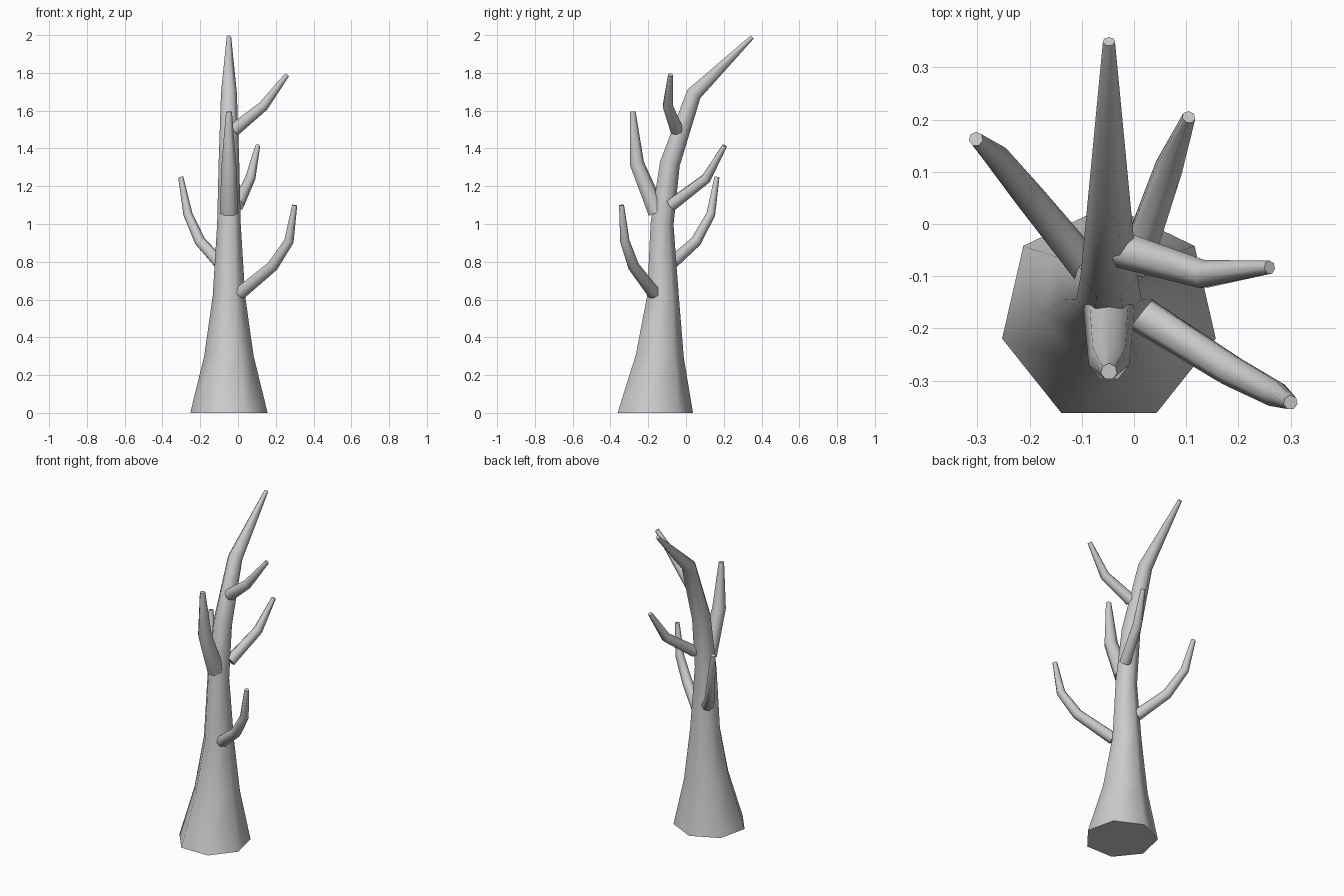
import bpy, bmesh, math
from mathutils import Vector

if "Cube" in bpy.data.objects:
    bpy.data.objects.remove(bpy.data.objects["Cube"])

SIDES = 7


def limb(name, stations, flat_start=False):
    """Tapered seven-sided tube through (x, y, z, radius) stations."""
    pts = [Vector(s[:3]) for s in stations]
    up = Vector((0, 0, 1))
    bm = bmesh.new()
    rings = []
    for i, p in enumerate(pts):
        a, b = pts[max(i - 1, 0)], pts[min(i + 1, len(pts) - 1)]
        if 0 < i < len(pts) - 1:
            t = (p - a).normalized() + (b - p).normalized()
        else:
            t = b - a
        if i == 0 and flat_start:
            t = up
        q = up.rotation_difference(t.normalized())
        ring = []
        for k in range(SIDES):
            ang = math.pi / 2 + 2 * math.pi * k / SIDES
            v = Vector((math.cos(ang), math.sin(ang), 0)) * stations[i][3]
            ring.append(bm.verts.new(p + q @ v))
        rings.append(ring)
    for lo, hi in zip(rings, rings[1:]):
        for k in range(SIDES):
            n = (k + 1) % SIDES
            bm.faces.new((lo[k], lo[n], hi[n], hi[k]))
    bm.faces.new(rings[0][::-1])
    bm.faces.new(rings[-1])
    mesh = bpy.data.meshes.new(name)
    bm.to_mesh(mesh)
    bm.free()
    ob = bpy.data.objects.new(name, mesh)
    bpy.context.collection.objects.link(ob)
    bpy.ops.object.select_all(action='DESELECT')
    ob.select_set(True)
    bpy.context.view_layer.objects.active = ob
    bpy.ops.object.shade_smooth_by_angle(angle=math.radians(60))
    return ob


# Flared trunk, bending backwards to a thin tip
limb("trunk", [(-0.048, -0.173, 0, 0.21), (-0.048, -0.145, 0.3, 0.134),
               (-0.048, -0.126, 0.62, 0.088), (-0.048, -0.13, 1.0, 0.064),
               (-0.048, -0.088, 1.32, 0.056), (-0.048, 0.04, 1.69, 0.043),
               (-0.048, 0.35, 1.99, 0.012)], flat_start=True)

# Side branches, from lowest to highest
limb("lower_right_branch", [(0.01, -0.17, 0.635, 0.036), (0.185, -0.28, 0.78, 0.031),
                            (0.27, -0.325, 0.91, 0.026), (0.30, -0.342, 1.10, 0.014)])
limb("lower_left_branch", [(-0.09, -0.085, 0.785, 0.035), (-0.20, 0.05, 0.905, 0.030),
                           (-0.265, 0.13, 1.05, 0.025), (-0.303, 0.163, 1.248, 0.014)])
limb("front_branch", [(-0.048, -0.155, 1.06, 0.05), (-0.048, -0.262, 1.32, 0.04),
                      (-0.048, -0.283, 1.595, 0.016)])
limb("back_branch", [(0.0, -0.08, 1.10, 0.034), (0.065, 0.105, 1.24, 0.028),
                     (0.105, 0.205, 1.415, 0.013)])
limb("upper_right_branch", [(-0.02, -0.05, 1.50, 0.036), (0.135, -0.097, 1.625, 0.028),
                            (0.26, -0.083, 1.79, 0.013)])
